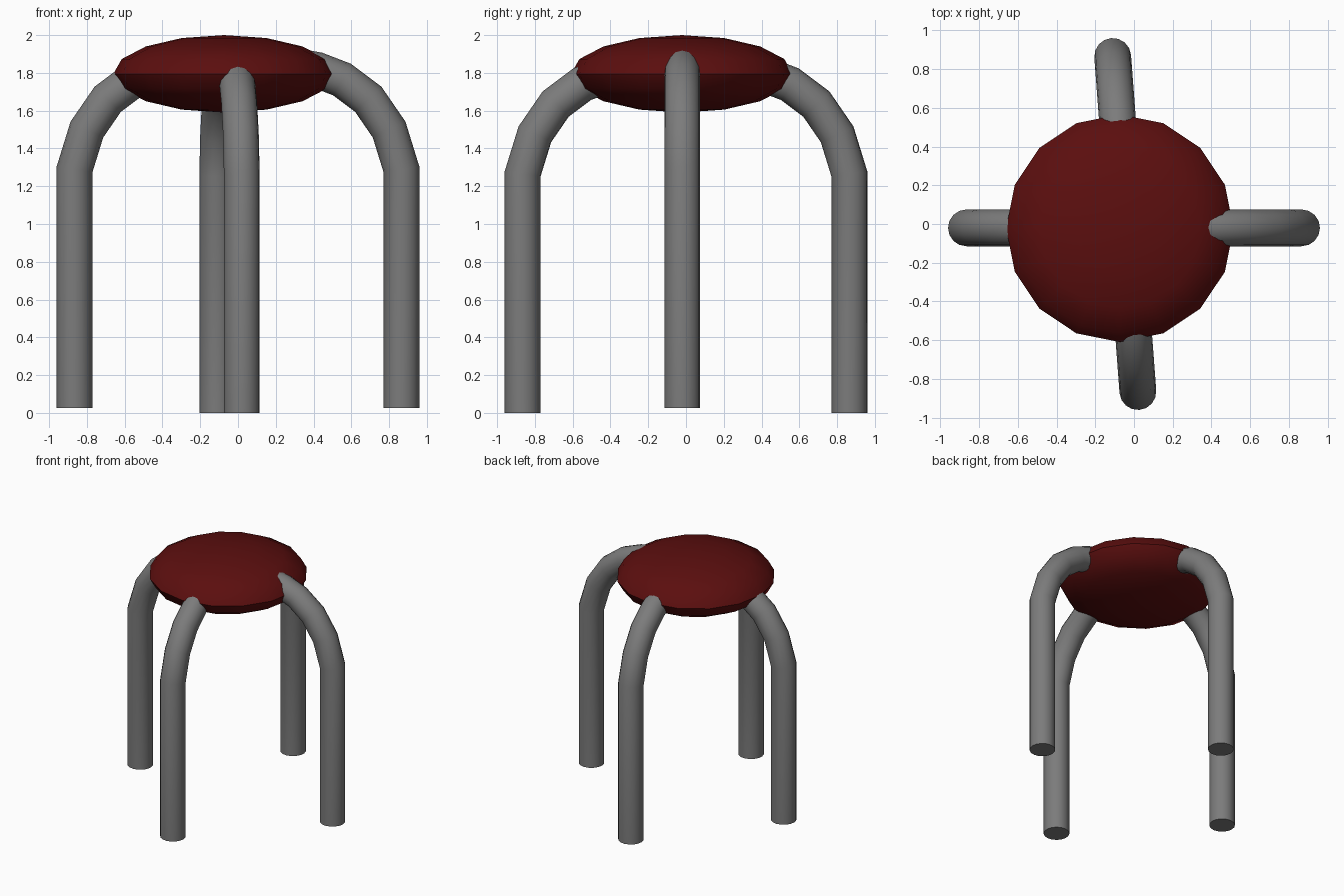
import bpy, bmesh, math
from mathutils import Vector

if "Cube" in bpy.data.objects:
    bpy.data.objects.remove(bpy.data.objects["Cube"])


def material(name, rgb):
    m = bpy.data.materials.new(name)
    m.diffuse_color = (*rgb, 1)
    m.use_nodes = True
    m.node_tree.nodes["Principled BSDF"].inputs["Base Color"].default_value = m.diffuse_color
    return m


RED = material("dark red", (0.105, 0.0045, 0.0045))
GREY = material("grey", (0.2, 0.2, 0.2))


def finish(bm, name, mat):
    bmesh.ops.recalc_face_normals(bm, faces=bm.faces)
    me = bpy.data.meshes.new(name)
    bm.to_mesh(me)
    bm.free()
    me.materials.append(mat)
    ob = bpy.data.objects.new(name, me)
    bpy.context.collection.objects.link(ob)
    bpy.context.view_layer.objects.active = ob
    ob.select_set(True)
    bpy.ops.object.shade_smooth_by_angle(angle=math.radians(50))
    ob.select_set(False)
    return ob


# half of the bent leg centre line: (distance from middle, height)
HALF = [(0.865, 0.0), (0.865, 1.265), (0.80, 1.475), (0.69, 1.635),
        (0.55, 1.74), (0.42, 1.79), (0.2, 1.83)]


def leg_pair(name, foot_a, foot_b, lift, radius=0.095, sides=16):
    """Tube bent into an arch, running from foot to foot through the seat."""
    a, b = Vector((*foot_a, 0)), Vector((*foot_b, 0))
    mid, along = (a + b) / 2, (b - a).normalized()
    scale = (b - a).length / 2 / 0.865
    path = [(-d, z) for d, z in HALF] + [(d, z) for d, z in reversed(HALF)]
    pts = [mid + along * d * scale + Vector((0, 0, z + lift)) for d, z in path]
    side = along.cross(Vector((0, 0, 1)))
    bm = bmesh.new()
    rings = []
    for i, p in enumerate(pts):
        t0 = (p - pts[max(i - 1, 0)]).normalized()
        t1 = (pts[min(i + 1, len(pts) - 1)] - p).normalized()
        tangent = (t0 + t1).normalized()
        # widen each ring across the bend so the tube keeps its thickness
        mitre = 1 / max(tangent.dot(t0), tangent.dot(t1))
        normal = tangent.cross(side) * mitre
        ring = []
        for k in range(sides):
            u = 2 * math.pi * k / sides
            ring.append(bm.verts.new(p + radius * (math.cos(u) * side + math.sin(u) * normal)))
        rings.append(ring)
    for r, s in zip(rings, rings[1:]):
        for k in range(sides):
            j = (k + 1) % sides
            bm.faces.new((r[k], r[j], s[j], s[k]))
    bm.faces.new(rings[0])
    bm.faces.new(rings[-1])
    finish(bm, name, GREY)


leg_pair("side_legs", (-0.865, -0.02), (0.865, -0.02), 0.025)
leg_pair("front_back_legs", (0.02, -0.865), (-0.11, 0.865), 0.0)

# flattened low-poly cushion
bm = bmesh.new()
bmesh.ops.create_uvsphere(bm, u_segments=16, v_segments=8, radius=1)
bmesh.ops.scale(bm, vec=(0.587, 0.587, 0.205), verts=bm.verts)
bmesh.ops.translate(bm, vec=(-0.073, -0.022, 1.795), verts=bm.verts)
finish(bm, "seat", RED)
